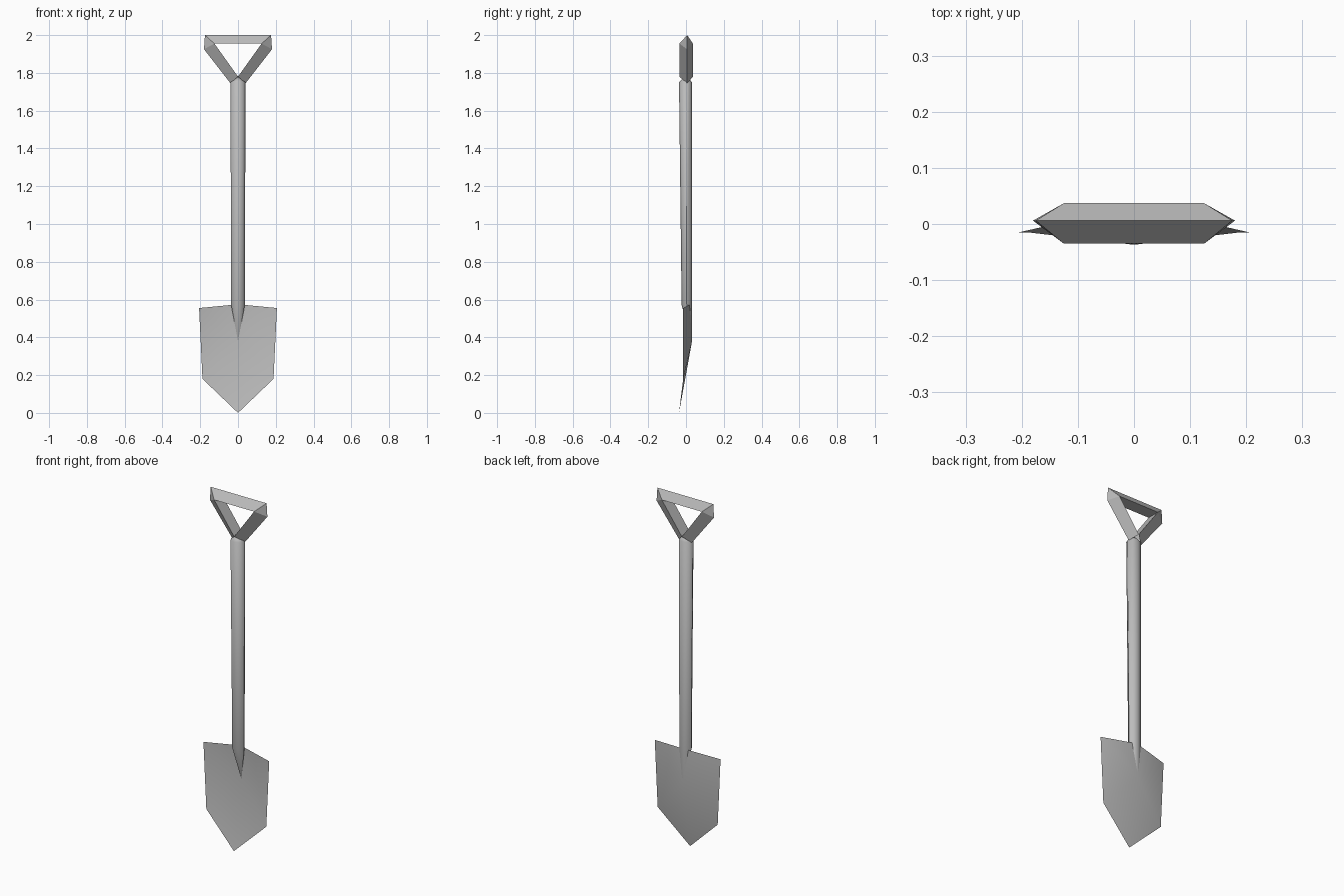
import bpy, bmesh
from math import cos, sin, tau

if "Cube" in bpy.data.objects:
    bpy.data.objects.remove(bpy.data.objects["Cube"])

grey = bpy.data.materials.new("plain grey")
grey.use_nodes = True
grey.diffuse_color = (0.5, 0.5, 0.5, 1)
grey.node_tree.nodes["Principled BSDF"].inputs["Base Color"].default_value = (0.5, 0.5, 0.5, 1)


def finish(name, bm, angle):
    """Turn a bmesh into a shaded object."""
    bmesh.ops.remove_doubles(bm, verts=bm.verts, dist=0.0005)
    bmesh.ops.recalc_face_normals(bm, faces=bm.faces)
    mesh = bpy.data.meshes.new(name)
    bm.to_mesh(mesh)
    bm.free()
    mesh.materials.append(grey)
    obj = bpy.data.objects.new(name, mesh)
    bpy.context.collection.objects.link(obj)
    bpy.ops.object.select_all(action='DESELECT')
    obj.select_set(True)
    bpy.context.view_layer.objects.active = obj
    bpy.ops.object.shade_smooth_by_angle(angle=angle)
    return obj


def add_face(bm, *points):
    bm.faces.new([bm.verts.new(p) for p in points])


# Shaft: eight-sided, slimmer at the foot, drawn to a point against the blade
bm = bmesh.new()
SIDES = 8
rings = []
for z, rx, ry, cy in ((0.57, 0.036, 0.027, 0.004), (1.75, 0.04, 0.035, -0.002)):
    ring = []
    for i in range(SIDES):
        a = tau * i / SIDES
        ring.append(bm.verts.new((rx * cos(a), cy + ry * sin(a), z)))
    rings.append(ring)
foot = bm.verts.new((0, 0.031, 0.38))
top = bm.verts.new((0, 0, 1.785))
for i in range(SIDES):
    j = (i + 1) % SIDES
    bm.faces.new((rings[0][i], rings[0][j], rings[1][j], rings[1][i]))
    bm.faces.new((rings[0][j], rings[0][i], foot))
    bm.faces.new((rings[1][i], rings[1][j], top))
finish("shaft", bm, 0.9)

# Grip: loop with a triangular section, ridge outward and flat side inward
bm = bmesh.new()
RIDGE, FRONT, BACK = 0.006, -0.035, 0.037
for s in (-1, 1):
    outer = [(0, 2.0), (0.175, 2.0), (0.18, 1.925), (0.04, 1.745)]
    inner = [(0, 1.955), (0.125, 1.955), (0.125, 1.955), (0, 1.78)]
    for k in range(3):
        o0, o1 = [(s * x, RIDGE, z) for x, z in outer[k:k + 2]]
        for y in (FRONT, BACK):
            i0, i1 = [(s * x, y, z) for x, z in inner[k:k + 2]]
            if i0 == i1:
                add_face(bm, o0, o1, i0)
            else:
                add_face(bm, o0, o1, i1, i0)
        if inner[k] != inner[k + 1]:
            p, q = [(s * x, z) for x, z in inner[k:k + 2]]
            add_face(bm, (p[0], FRONT, p[1]), (q[0], FRONT, q[1]),
                     (q[0], BACK, q[1]), (p[0], BACK, p[1]))
finish("grip", bm, 0.3)

# Blade: thin pointed sheet, dished along the middle
bm = bmesh.new()
neck, belly, tip = (0, 0.024, 0.575), (0, 0.032, 0.38), (0, -0.037, 0.005)
for s in (-1, 1):
    shoulder = (s * 0.206, -0.015, 0.555)
    hip = (s * 0.188, -0.015, 0.18)
    add_face(bm, neck, belly, shoulder)
    add_face(bm, belly, hip, shoulder)
    add_face(bm, belly, tip, hip)
# Tip touches the ground
for v in bm.verts:
    if v.co.z < 0.01:
        v.co.z = 0
finish("blade", bm, 0.7)
